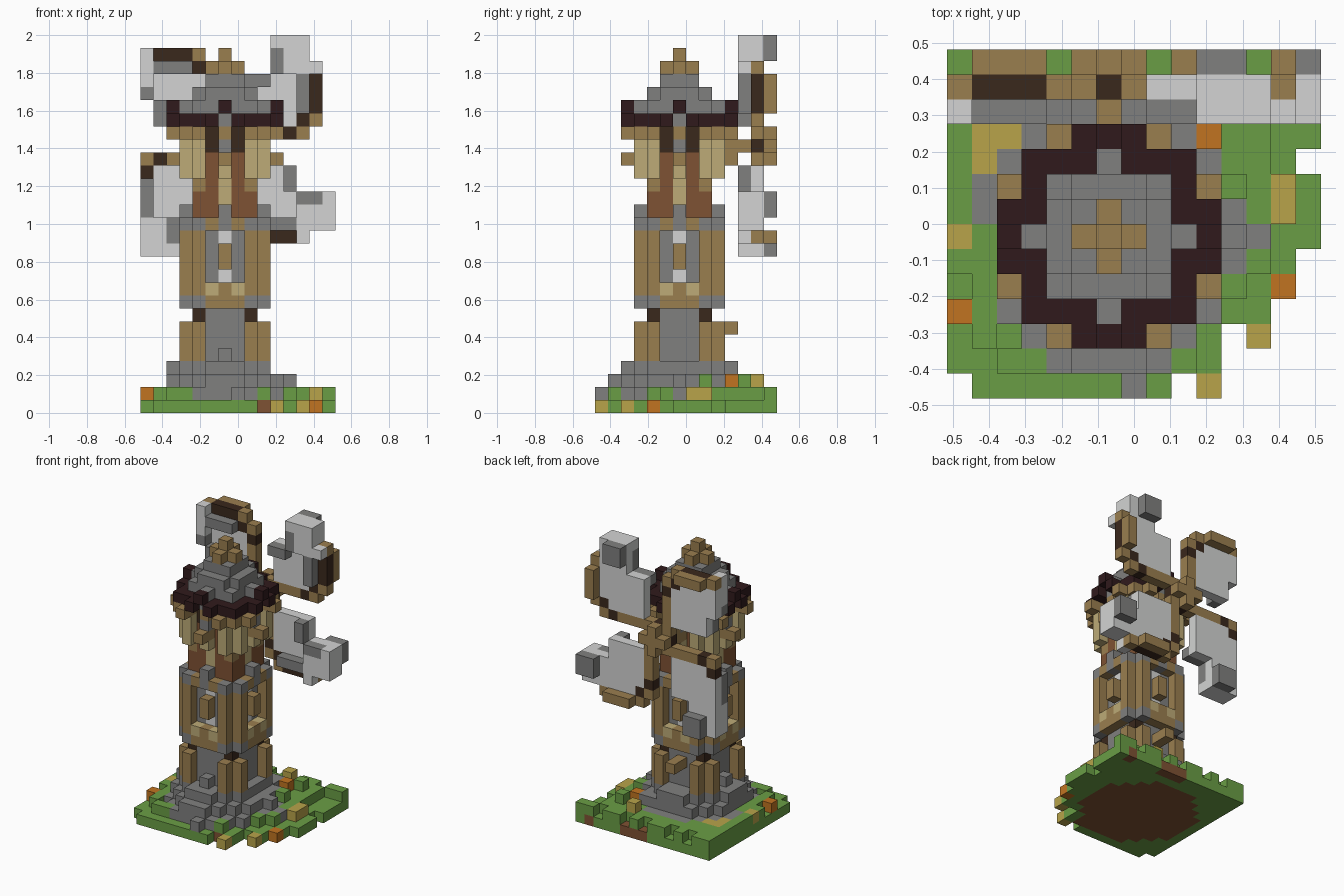
import bpy, bmesh
from mathutils import Vector

cube = bpy.data.objects.get("Cube")
if cube:
    bpy.data.objects.remove(cube)

U = 2 / 29                                  # edge of one block
ORIGIN = Vector((-U, -U / 2, U / 2))        # middle of the lowest tower block
COLORS = {
    "grass": (106, 158, 69), "stone": (128, 128, 127), "sailcloth": (211, 212, 211),
    "timber": (154, 126, 79), "straw": (189, 171, 119), "roof_dark": (48, 26, 28),
    "dark_wood": (58, 40, 28), "red_wood": (127, 82, 51),
    "dry_grass": (184, 164, 74), "orange_flower": (193, 116, 33),
}


def linear(c):
    c /= 255
    return c / 12.92 if c <= 0.04045 else ((c + 0.055) / 1.055) ** 2.4


NAMES = list(COLORS)
MATS = []
for name, rgb in COLORS.items():
    m = bpy.data.materials.new(name)
    m.use_nodes = True
    col = tuple(linear(c) for c in rgb) + (1,)
    m.diffuse_color = col
    bsdf = m.node_tree.nodes["Principled BSDF"]
    bsdf.inputs["Base Color"].default_value = col
    bsdf.inputs["Roughness"].default_value = 0.9
    MATS.append(m)


def box(part, xs, ys, zs, color):
    """Fill an inclusive range of blocks."""
    for x in range(xs[0], xs[1] + 1):
        for y in range(ys[0], ys[1] + 1):
            for z in range(zs[0], zs[1] + 1):
                part[x, y, z] = color


def sym(part, a, b, zs, color):
    """Repeat a column on all four sides, mirrored."""
    for x, y in ((a, b), (b, a)):
        for s in (1, -1):
            for t in (1, -1):
                box(part, (s * x, s * x), (t * y, t * y), zs, color)


def square(part, r, zs, color):
    box(part, (-r, r), (-r, r), zs, color)


def build(name, part):
    """Skin the exposed sides of a set of blocks."""
    bm = bmesh.new()
    for cell, color in part.items():
        for axis in range(3):
            for s in (1, -1):
                n = Vector((0, 0, 0))
                n[axis] = s
                if tuple(int(c + d) for c, d in zip(cell, n)) in part:
                    continue
                t = Vector((0, 0, 0))
                t[(axis + 1) % 3] = 1
                w = n.cross(t)
                corners = (t + w, w - t, -t - w, t - w)
                mid = Vector(cell) + n / 2
                f = bm.faces.new([bm.verts.new(ORIGIN + U * (mid + c / 2)) for c in corners])
                f.material_index = NAMES.index(color)
    bmesh.ops.remove_doubles(bm, verts=bm.verts, dist=U / 100)
    bmesh.ops.recalc_face_normals(bm, faces=bm.faces)
    me = bpy.data.meshes.new(name)
    bm.to_mesh(me)
    bm.free()
    for m in MATS:
        me.materials.append(m)
    bpy.context.collection.objects.link(bpy.data.objects.new(name, me))


# Stepped stone footing
footing = {}
for z, radius in ((1, 30), (2, 25), (3, 18)):
    for x in range(-4, 5):
        for y in range(-5, 6):
            if x * x + y * y < radius and (z < 3 or x < 4):
                footing[x, y, z] = "stone"
box(footing, (-1, 1), (-5, -5), (2, 2), "stone")
box(footing, (5, 5), (-1, 1), (1, 1), "stone")
box(footing, (-5, -5), (1, 2), (1, 1), "stone")
for x, y, z in ((1, -6, 1), (5, 0, 2), (6, 0, 1), (3, 4, 2), (0, -3, 4), (-3, 0, 4)):
    footing[x, y, z] = "stone"
build("stone_footing", footing)

# Ground slab with a ragged front right corner
ground = {}
box(ground, (-6, 8), (-1, 7), (0, 0), "grass")
for y, left, right in ((-2, -6, 7), (-3, -6, 6), (-4, -6, 4), (-5, -6, 4), (-6, -5, 2)):
    box(ground, (left, right), (y, y), (0, 0), "grass")
for x, y in ((8, 3), (8, -1)):
    del ground[x, y, 0]
for x, y, z in list(ground):
    if x * x + y * y < 32:
        ground[x, y, z] = "red_wood"
for x, y in ((3, -5), (1, 7), (2, 7), (3, 7), (7, 7)):
    ground[x, y, 0] = "red_wood"
# Raised turf, with gaps along the back edge
turf = {}
box(turf, (-6, -5), (-1, 6), (1, 1), "grass")
box(turf, (-5, -5), (-4, -2), (1, 1), "grass")
box(turf, (-4, 3), (-5, -5), (1, 1), "grass")
box(turf, (-6, 6), (5, 6), (1, 1), "grass")
box(turf, (4, 6), (-1, 4), (1, 1), "grass")
box(turf, (4, 5), (-2, -2), (1, 1), "grass")
box(turf, (-4, -4), (3, 4), (1, 1), "grass")
for x in (-6, -5, -3, -1, 0, 2, 4, 5, 7, 8):
    turf[x, 7, 1] = "grass"
for cell in ((5, 2, 2), (5, 5, 2)):
    turf[cell] = "grass"
# Tufts and flowers
for cell in ((-6, 0, 1), (-5, 4, 1), (-4, 4, 1), (-5, 3, 1), (7, 1, 1), (7, 2, 1),
             (3, 6, 2), (6, -4, 0), (4, -6, 0)):
    turf[cell] = "dry_grass"
for cell in ((-6, -3, 1), (7, -2, 0), (4, 4, 2)):
    turf[cell] = "orange_flower"
ground.update({c: v for c, v in turf.items() if c not in footing})
build("ground", ground)

# Lower storey
lower = {}
square(lower, 2, (4, 7), "stone")
sym(lower, 2, 3, (3, 6), "timber")
sym(lower, 2, 2, (7, 7), "dark_wood")
lower[0, 4, 6] = lower[0, 3, 6] = "timber"
build("lower_storey", lower)

# Upper storey with notched corners, posts and windows
upper = {}
square(upper, 2, (8, 14), "stone")
sym(upper, 2, 3, (9, 13), "timber")
for z in ((8, 8), (14, 14)):
    sym(upper, 2, 3, z, "stone")
    sym(upper, 1, 3, z, "timber")
sym(upper, 0, 3, (8, 9), "timber")
sym(upper, 1, 3, (9, 9), "straw")
sym(upper, 0, 3, (11, 12), "timber")
sym(upper, 0, 3, (14, 15), "stone")
for z in (10, 13):
    sym(upper, 0, 2, (z, z), "sailcloth")
build("upper_storey", upper)

# Neck and thatched mill head
head = {}
square(head, 2, (15, 19), "red_wood")
square(head, 2, (20, 21), "dark_wood")
sym(head, 2, 2, (17, 17), "timber")
sym(head, 2, 2, (18, 20), "straw")
sym(head, 2, 3, (18, 20), "straw")
sym(head, 0, 2, (16, 17), "straw")
sym(head, 0, 3, (18, 18), "straw")
sym(head, 0, 3, (19, 21), "timber")
sym(head, 0, 3, (20, 20), "stone")
sym(head, 0, 4, (19, 19), "timber")
for a, b in ((2, 4), (3, 3), (2, 3)):
    sym(head, a, b, (21, 21), "timber")
build("mill_head", head)

# Stepped roof
roof = {}
square(roof, 3, (22, 22), "roof_dark")
sym(roof, 1, 4, (22, 22), "roof_dark")
sym(roof, 0, 3, (22, 22), "stone")
sym(roof, 0, 4, (23, 23), "roof_dark")
square(roof, 2, (23, 23), "stone")
sym(roof, 0, 3, (23, 23), "stone")
square(roof, 1, (24, 25), "stone")
for a in (0, 1):
    sym(roof, a, 2, (24, 24), "stone")
sym(roof, 0, 1, (26, 26), "timber")
box(roof, (0, 0), (0, 0), (26, 27), "timber")
build("stepped_roof", roof)

# One blade, drawn from the hub outwards; y is depth
blade = {}
box(blade, (2, 5), (6, 6), (2, 5), "sailcloth")
box(blade, (4, 6), (6, 6), (6, 7), "sailcloth")
box(blade, (5, 6), (5, 5), (6, 7), "sailcloth")
box(blade, (4, 6), (5, 6), (8, 8), "sailcloth")
box(blade, (7, 7), (5, 5), (6, 6), "sailcloth")
box(blade, (6, 6), (6, 6), (3, 5), "sailcloth")
# Grey hems
box(blade, (6, 6), (5, 5), (3, 5), "stone")
box(blade, (4, 4), (5, 5), (6, 7), "stone")
box(blade, (2, 3), (5, 5), (5, 5), "stone")
box(blade, (4, 5), (7, 7), (7, 8), "stone")
# Wooden spar along the trailing edge
box(blade, (7, 7), (6, 6), (3, 5), "dark_wood")
box(blade, (7, 7), (7, 7), (3, 5), "timber")
for z in (2, 6):
    box(blade, (7, 7), (6, 6), (z, z), "timber")
box(blade, (6, 6), (6, 6), (2, 2), "dark_wood")
box(blade, (1, 6), (6, 6), (1, 1), "timber")
box(blade, (5, 5), (6, 6), (1, 1), "dark_wood")
box(blade, (1, 1), (6, 6), (0, 0), "dark_wood")
box(blade, (1, 1), (7, 7), (0, 0), "timber")

# Four quarter turns about the hub, trimmed at the edge of the plot
HUB = 20
for turn, name in enumerate(("upper_right", "lower_right", "lower_left", "upper_left")):
    part = {}
    for (x, y, z), color in blade.items():
        for _ in range(turn):
            x, z = z, -x
        if x >= -6:
            part[x, y, z + HUB] = color
    build("blade_" + name, part)

# Axle and hub
axle = {}
box(axle, (0, 0), (3, 7), (HUB, HUB), "timber")
axle[0, 6, HUB] = "dark_wood"
build("axle", axle)
